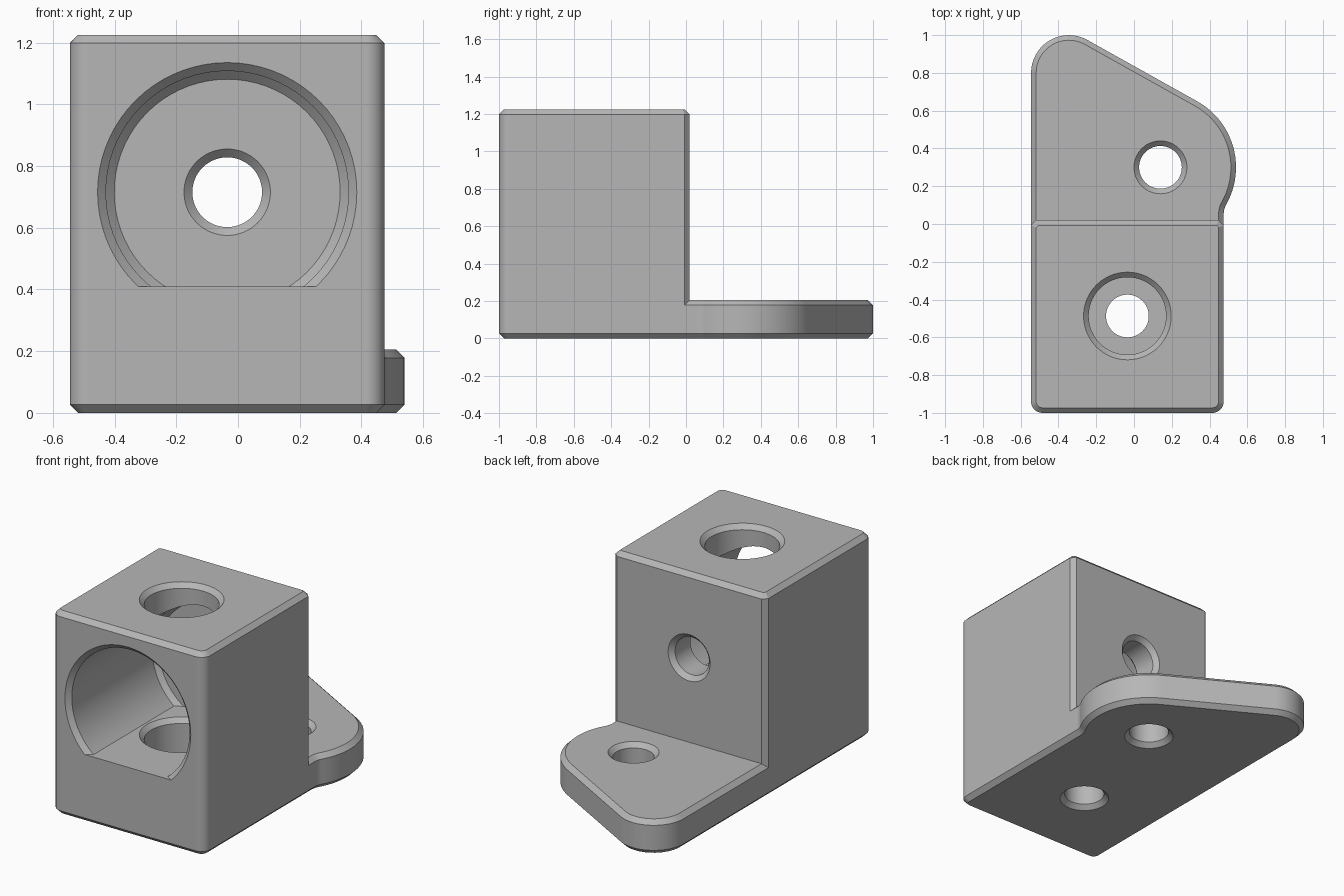
import bpy
import bmesh
from math import sin, cos, tau, radians, degrees, atan2, acos, asin, hypot, sqrt
from mathutils import Matrix, Vector

if "Cube" in bpy.data.objects:
    bpy.data.objects.remove(bpy.data.objects["Cube"], do_unlink=True)

LEFT, RIGHT, FRONT, BACK = -0.545, 0.475, -1.0, 0.02
HEIGHT, PLATE = 1.225, 0.205
CHAMFER = 0.027
CORNER = 0.06
HOLE = 0.113
EAR = Vector((0.14, 0.3))          # centre of the round ear and its hole
TIP = Vector((LEFT + 0.2, 0.8))    # centre of the rounded rear corner
EAR_R, TIP_R, FILLET_R = 0.4, 0.2, 0.1
MID_X, MID_Y, BORE_Z = -0.035, -0.487, 0.715

metal = bpy.data.materials.new("plain grey")
metal.use_nodes = True
grey = (0.47, 0.47, 0.47, 1)
metal.diffuse_color = grey
metal.node_tree.nodes["Principled BSDF"].inputs["Base Color"].default_value = grey


def make_object(name, bm):
    bmesh.ops.recalc_face_normals(bm, faces=bm.faces)
    mesh = bpy.data.meshes.new(name)
    bm.to_mesh(mesh)
    bm.free()
    mesh.materials.append(metal)
    obj = bpy.data.objects.new(name, mesh)
    bpy.context.collection.objects.link(obj)
    return obj


def arc(centre, r, start, end, steps):
    angles = [radians(start + (end - start) * i / steps) for i in range(steps + 1)]
    return [(centre[0] + r * cos(a), centre[1] + r * sin(a)) for a in angles]


def bridge(bm, rings):
    """Join equal rings of points into a closed solid."""
    loops = [[bm.verts.new(p) for p in ring] for ring in rings]
    n = len(loops[0])
    for low, high in zip(loops, loops[1:]):
        for i in range(n):
            j = (i + 1) % n
            bm.faces.new((low[i], low[j], high[j], high[i]))
    bm.faces.new(loops[0][::-1])
    bm.faces.new(loops[-1])


def prism(name, outline, levels):
    """Stack an outline at (height, inset) levels."""
    bm = bmesh.new()
    bridge(bm, [[(x, y, z) for x, y in outline(d)] for z, d in levels])
    return make_object(name, bm)


def lathe(profile, matrix, floor=None):
    """Turned cutter from (radius, height) points, optionally cut flat below."""
    bm = bmesh.new()
    n = 72
    bridge(bm, [[(r * cos(tau * i / n), r * sin(tau * i / n), h) for i in range(n)]
                for r, h in profile])
    bm.transform(matrix)
    if floor is not None:
        cut = bmesh.ops.bisect_plane(bm, geom=bm.verts[:] + bm.edges[:] + bm.faces[:],
                                     plane_co=(0, 0, floor), plane_no=(0, 0, -1),
                                     clear_outer=True)
        edges = [e for e in cut["geom_cut"] if isinstance(e, bmesh.types.BMEdge)]
        bmesh.ops.contextual_create(bm, geom=edges)
    obj = make_object("cutter", bm)
    obj.hide_render = True
    return obj


def front_corners(d):
    y = FRONT + CORNER
    return (arc((LEFT + CORNER, y), CORNER - d, 180, 270, 8)
            + arc((RIGHT - CORNER, y), CORNER - d, 270, 360, 8))


def plate_outline(d):
    # Concave fillet touching both the straight side and the ear
    fx = RIGHT + FILLET_R
    reach = EAR_R + FILLET_R
    fy = EAR.y - sqrt(reach ** 2 - (fx - EAR.x) ** 2)
    dip = degrees(asin((EAR.y - fy) / reach))
    # Common tangent of the ear and the rear corner
    span = EAR - TIP
    slant = degrees(atan2(span.y, span.x) + acos((TIP_R - EAR_R) / span.length))
    return (front_corners(d)
            + arc((fx, fy), FILLET_R + d, 180, 180 - dip, 8)
            + arc(EAR, EAR_R - d, -dip, slant, 24)[1 if d == 0 and dip == 0 else 0:]
            + arc(TIP, TIP_R - d, slant, 180, 16))


def block_outline(d):
    c = CHAMFER - d * (2 - sqrt(2))
    x0, x1, y = LEFT + d, RIGHT - d, BACK - d
    return front_corners(d) + [(x1, y - c), (x1 - c, y), (x0 + c, y), (x0, y - c)]


# Base plate with the ear, and the upright block
C = CHAMFER
body = prism("mounting_bracket", plate_outline,
             [(0, C), (C, 0), (PLATE - C, 0), (PLATE, C)])
block = prism("block", block_outline,
              [(PLATE / 2, 0), (HEIGHT - C, 0), (HEIGHT, C)])
block.hide_render = True
bm = bmesh.new()
bm.from_mesh(body.data)
bmesh.ops.remove_doubles(bm, verts=bm.verts, dist=1e-5)
bm.to_mesh(body.data)
bm.free()


def through_hole(low, high, flare_low=True):
    """Hole profile flared at its open ends."""
    start = [(HOLE + 2 * C, low - C), (HOLE, low + C)] if flare_low else [(HOLE, low - C)]
    return start + [(HOLE, high - C), (HOLE + 2 * C, high + C)]


def along_z(x, y):
    return Matrix.Translation((x, y, 0))


along_y = Matrix.Translation((MID_X, 0, BORE_Z)) @ Matrix.Rotation(radians(-90), 4, "X")
BORE, BORE_END, FLOOR = 0.393, BACK - 0.2, 0.41
WELL, WELL_Z = 0.205, 0.2

cutters = [
    # Large front bore with a flat floor
    lathe([(BORE + 2 * C, FRONT - C), (BORE, FRONT + C),
           (BORE, BORE_END - C), (BORE - C, BORE_END)], along_y, FLOOR),
    # Vertical well through the roof and into the floor
    lathe([(WELL, WELL_Z), (WELL, FLOOR - C), (WELL + 2 * C, FLOOR + C), (WELL, FLOOR + 3 * C),
           (WELL, HEIGHT - C), (WELL + 2 * C, HEIGHT + C)], along_z(MID_X, MID_Y)),
    # Screw holes in the floor, the back wall and the ear
    lathe([(HOLE + 2 * C, -C), (HOLE, C), (HOLE, WELL_Z + C)], along_z(MID_X, MID_Y)),
    lathe(through_hole(BORE_END, BACK), along_y),
    lathe(through_hole(0, PLATE), along_z(*EAR)),
]

for tool, operation in [(block, "UNION")] + [(c, "DIFFERENCE") for c in cutters]:
    mod = body.modifiers.new(operation.lower(), "BOOLEAN")
    mod.operation = operation
    mod.solver = "EXACT"
    mod.object = tool

# Bake the cuts, then smooth the round walls only
graph = bpy.context.evaluated_depsgraph_get()
mesh = bpy.data.meshes.new_from_object(body.evaluated_get(graph))
body.modifiers.clear()
body.data = mesh
for tool in [block] + cutters:
    bpy.data.objects.remove(tool, do_unlink=True)

bpy.ops.object.select_all(action="DESELECT")
body.select_set(True)
bpy.context.view_layer.objects.active = body
bpy.ops.object.shade_smooth_by_angle(angle=radians(25))
weighted = body.modifiers.new("even_normals", "WEIGHTED_NORMAL")
weighted.keep_sharp = True
